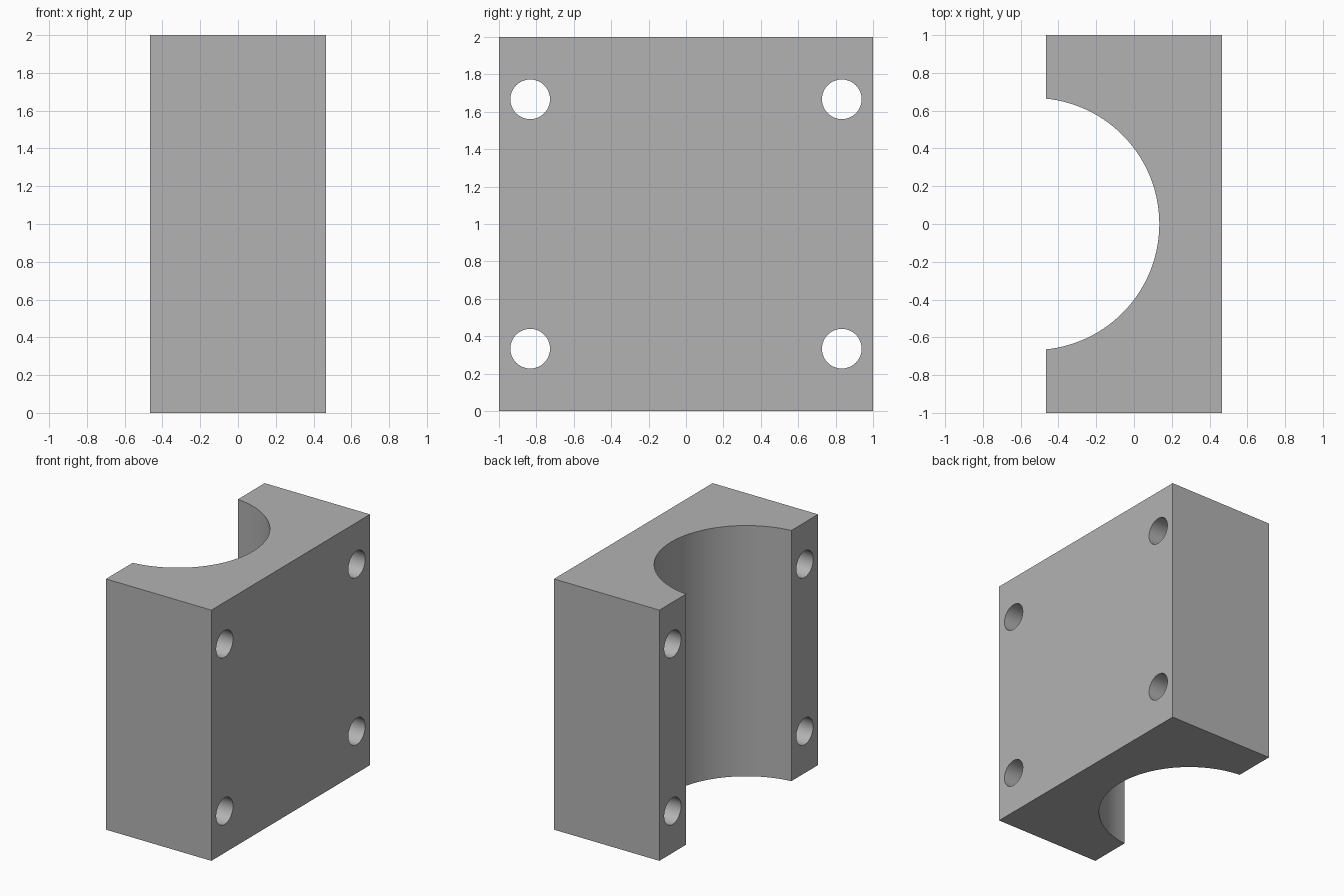
import bpy
import math

default = bpy.data.objects.get("Cube")
if default:
    bpy.data.objects.remove(default, do_unlink=True)

DEPTH, SIZE = 0.93, 2.0
HOLE_OFFSET, HOLE_RADIUS = 0.833, 0.106
GROOVE_X, GROOVE_RADIUS = -0.533, 0.667

# Material
grey = bpy.data.materials.new("plain grey")
grey.use_nodes = True
colour = (0.45, 0.45, 0.45, 1)
grey.diffuse_color = colour
grey.node_tree.nodes["Principled BSDF"].inputs["Base Color"].default_value = colour

# Solid block
bpy.ops.mesh.primitive_cube_add(size=1, location=(0, 0, SIZE / 2))
block = bpy.context.object
block.name = "bearing_block"
block.scale = (DEPTH, SIZE, SIZE)
bpy.ops.object.transform_apply(location=False, rotation=False, scale=True)
block.data.materials.append(grey)


def cut_cylinder(name, radius, length, location, rotation, sides):
    """Subtract a cylinder from the block and discard the cutter."""
    bpy.ops.mesh.primitive_cylinder_add(vertices=sides, radius=radius, depth=length,
                                        location=location, rotation=rotation)
    cutter = bpy.context.object
    cutter.name = name
    cutter.hide_render = True
    cutter.data.materials.append(grey)
    cut = block.modifiers.new(name, "BOOLEAN")
    cut.operation = "DIFFERENCE"
    cut.solver = "EXACT"
    cut.object = cutter
    bpy.context.view_layer.objects.active = block
    bpy.ops.object.modifier_apply(modifier=cut.name)
    bpy.data.objects.remove(cutter, do_unlink=True)


# Half-round groove running the full height
cut_cylinder("groove_cutter", GROOVE_RADIUS, SIZE * 2,
             (GROOVE_X, 0, SIZE / 2), (0, 0, 0), 128)

# Four through bolt holes
for side in (-1, 1):
    for level in (-1, 1):
        centre = (0, side * HOLE_OFFSET, SIZE / 2 + level * SIZE / 3)
        cut_cylinder("bolt_hole_cutter", HOLE_RADIUS, SIZE, centre,
                     (0, math.pi / 2, 0), 48)

# Smooth curved walls, sharp edges
bpy.ops.object.select_all(action="DESELECT")
block.select_set(True)
bpy.context.view_layer.objects.active = block
bpy.ops.object.shade_smooth_by_angle(angle=math.radians(30))
